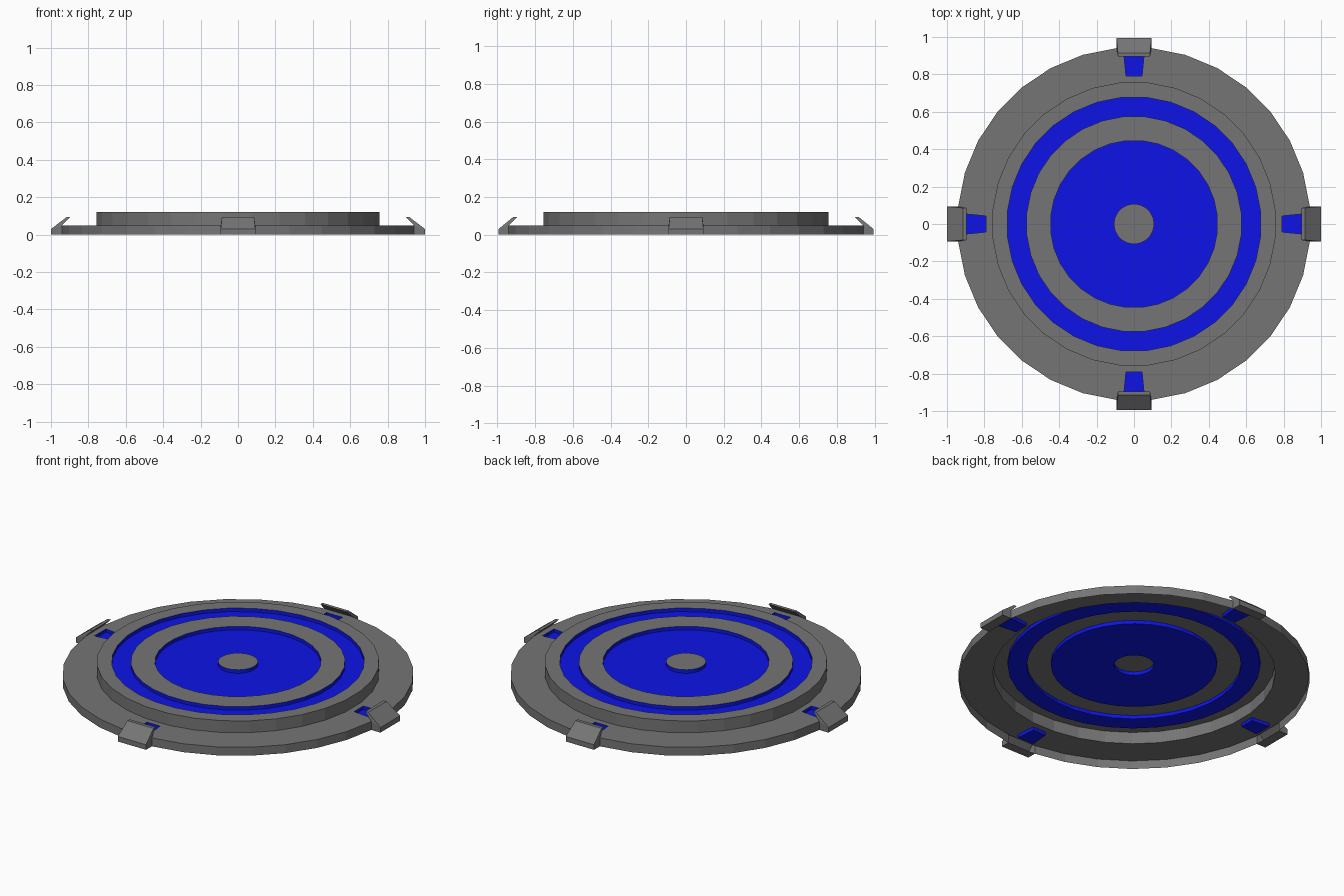
import bpy, bmesh
from math import pi, cos, sin
from mathutils import Vector

if "Cube" in bpy.data.objects:
    bpy.data.objects.remove(bpy.data.objects["Cube"])

SIDES = 32
TOP, FLOOR = 0.12, 0.099
GREY, BLUE = 0, 1

# Stepped profile: radius, height, material of the band leading to the point
PROFILE = [
    (0.945, 0.0, GREY), (0.945, 0.05, GREY), (0.76, 0.05, GREY),
    (0.76, TOP, GREY), (0.68, TOP, GREY),
    (0.68, FLOOR, BLUE), (0.577, FLOOR, BLUE), (0.577, TOP, BLUE),
    (0.447, TOP, GREY),
    (0.447, FLOOR, BLUE), (0.107, FLOOR, BLUE), (0.107, TOP, BLUE),
]


def make_material(name, color):
    mat = bpy.data.materials.new(name)
    mat.diffuse_color = color
    mat.use_nodes = True
    mat.node_tree.nodes["Principled BSDF"].inputs["Base Color"].default_value = mat.diffuse_color
    return mat


bm = bmesh.new()

# Thin stepped disc, open underneath
rings = []
for r, z, _ in PROFILE:
    rings.append([bm.verts.new((r * cos((i + 0.5) * 2 * pi / SIDES),
                                r * sin((i + 0.5) * 2 * pi / SIDES), z))
                  for i in range(SIDES)])
bands = []
for k in range(1, len(rings)):
    a, b = rings[k - 1], rings[k]
    band = []
    for i in range(SIDES):
        j = (i + 1) % SIDES
        f = bm.faces.new((a[i], a[j], b[j], b[i]))
        f.material_index = PROFILE[k][2]
        band.append(f)
    bands.append(band)
bm.faces.new(rings[-1])
bm.normal_update()

for q in range(4):
    seg = (q * SIDES // 4 - 1) % SIDES       # the facet centred on each axis
    wall, deck = bands[0][seg], bands[1][seg]
    out = Vector((round(cos(q * pi / 2)), round(sin(q * pi / 2)), 0))
    side = Vector((-out.y, out.x, 0))
    reach = 1.0 if q % 2 == 0 else 0.995

    # Blue recess in the deck
    bmesh.ops.inset_region(bm, faces=[deck], thickness=0.035, use_even_offset=True)
    floor = bmesh.ops.extrude_discrete_faces(bm, faces=[deck])["faces"][0]
    for v in floor.verts:
        v.co.z -= 0.02
    for e in floor.edges:
        for f in e.link_faces:
            f.material_index = BLUE

    # Clip foot pushed out of the rim
    foot = bmesh.ops.extrude_discrete_faces(bm, faces=[wall])["faces"][0]
    for v in foot.verts:
        w = v.co.dot(side)
        v.co = out * reach + side * w + Vector((0, 0, 0.03 if v.co.z > 0.02 else 0))

    # Slanted clip plate leaning back over the recess
    edge = max(foot.edges, key=lambda e: e.verts[0].co.z + e.verts[1].co.z)
    shelf = next(f for f in edge.link_faces if f is not foot)
    tip = bmesh.ops.extrude_discrete_faces(bm, faces=[shelf])["faces"][0]
    for v in tip.verts:
        r = 0.915 if v.co.dot(out) > 0.97 else 0.895
        w = 0.086 if v.co.dot(side) > 0 else -0.086
        v.co = out * r + side * w + Vector((0, 0, 0.095))

bm.normal_update()
mesh = bpy.data.meshes.new("round_pad")
bm.to_mesh(mesh)
bm.free()
mesh.materials.append(make_material("dark_grey_metal", (0.178, 0.178, 0.178, 1)))
mesh.materials.append(make_material("blue_glow", (0.004, 0.007, 0.8, 1)))
pad = bpy.data.objects.new("round_pad", mesh)
bpy.context.collection.objects.link(pad)
